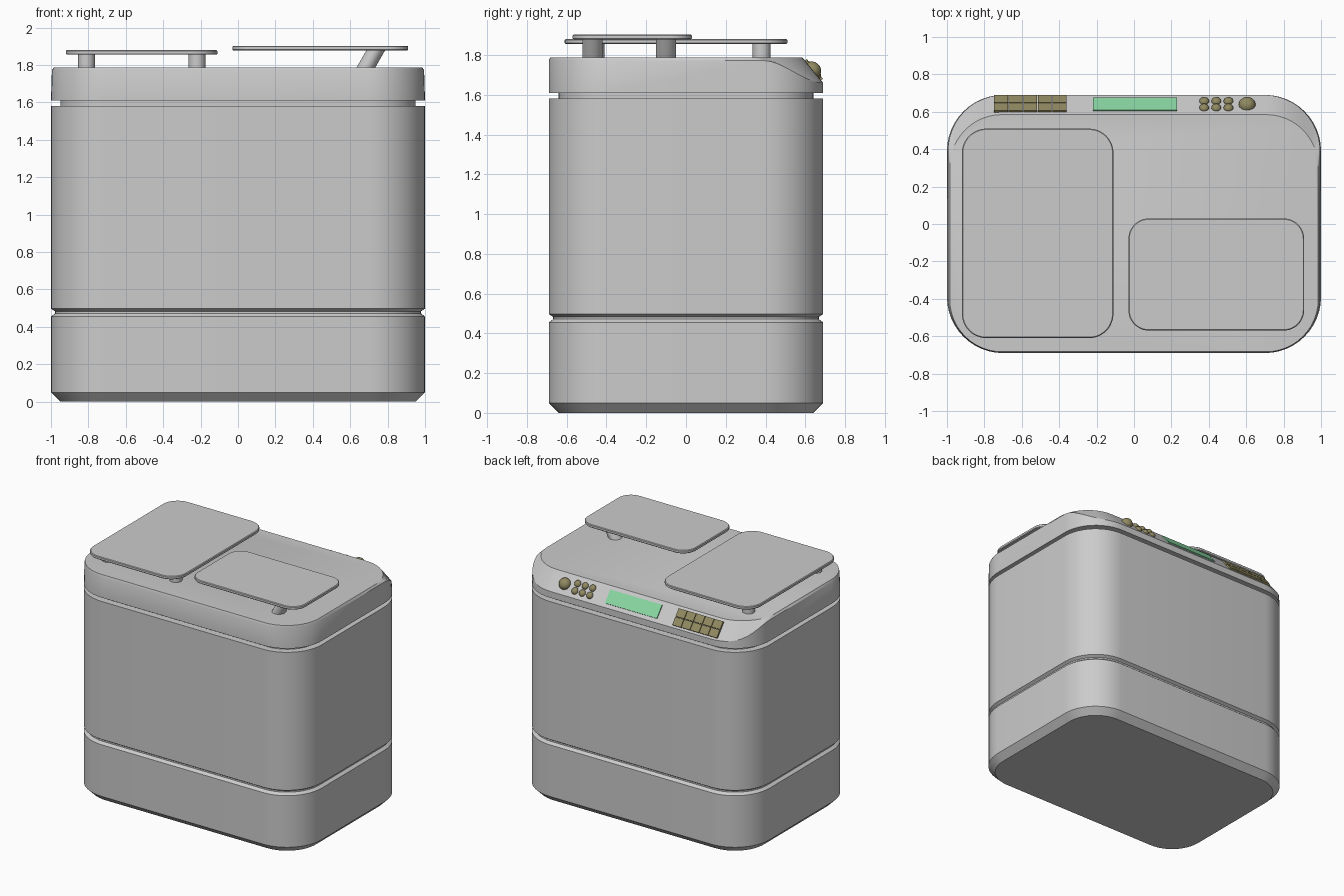
import bpy, bmesh, math
from mathutils import Vector, Matrix

if "Cube" in bpy.data.objects:
    bpy.data.objects.remove(bpy.data.objects["Cube"])


def ring(x0, x1, y0, y1, r, z, n=12):
    """Rounded rectangle outline; z is a number or a function of y."""
    pts = []
    corners = ((x1 - r, y1 - r), (x0 + r, y1 - r), (x0 + r, y0 + r), (x1 - r, y0 + r))
    for k, (cx, cy) in enumerate(corners):
        for i in range(n + 1):
            a = math.pi / 2 * (k + i / n)
            x, y = cx + r * math.cos(a), cy + r * math.sin(a)
            pts.append((x, y, z(y) if callable(z) else z))
    return pts


def finish(name, bm, mat=None, angle=30):
    bmesh.ops.recalc_face_normals(bm, faces=bm.faces)
    me = bpy.data.meshes.new(name)
    bm.to_mesh(me)
    bm.free()
    ob = bpy.data.objects.new(name, me)
    bpy.context.collection.objects.link(ob)
    if mat:
        me.materials.append(mat)
    bpy.ops.object.select_all(action='DESELECT')
    ob.select_set(True)
    bpy.context.view_layer.objects.active = ob
    bpy.ops.object.shade_smooth_by_angle(angle=math.radians(angle))
    return ob


def loft(name, rings):
    bm = bmesh.new()
    loops = [[bm.verts.new(p) for p in r] for r in rings]
    n = len(loops[0])
    for a, b in zip(loops, loops[1:]):
        for i in range(n):
            j = (i + 1) % n
            bm.faces.new((a[i], a[j], b[j], b[i]))
    bm.faces.new(loops[0][::-1])
    bm.faces.new(loops[-1])
    return finish(name, bm)


def body_ring(inset, z):
    return ring(-1 + inset, 1 - inset, -0.69 + inset, 0.69 - inset, 0.3 - inset, z)


def material(name, color):
    m = bpy.data.materials.new(name)
    m.diffuse_color = (*color, 1)
    m.use_nodes = True
    m.node_tree.nodes["Principled BSDF"].inputs["Base Color"].default_value = m.diffuse_color
    return m


olive = material("olive", (0.28, 0.25, 0.12))
green = material("green", (0.25, 0.68, 0.36))

# Main housing: chamfered foot, V groove and recessed neck under the lid
loft("housing", [body_ring(i, z) for i, z in (
    (0.05, 0), (0, 0.05), (0, 0.455), (0.022, 0.472), (0.022, 0.483),
    (0, 0.497), (0, 1.58), (0.05, 1.581), (0.05, 1.62))])


# Lid whose rear upper edge slopes into a control panel
def rim_height(y):
    t = min(max((y - 0.39) / 0.3, 0), 1)
    return 1.772 - 0.112 * t * t * (3 - 2 * t)


loft("lid", [
    body_ring(0, 1.61),
    ring(-0.995, 0.995, -0.69, 0.69, 0.3, rim_height),
    ring(-0.985, 0.985, -0.683, 0.585, 0.28, 1.788)])


# Raised plates
def plate(name, x0, x1, y0, y1, r, z0, z1):
    e = 0.005
    loft(name, [ring(x0 + d, x1 - d, y0 + d, y1 - d, r - d, z)
                for d, z in ((e, z0), (0, z0 + e), (0, z1 - e), (e, z1))])


plate("large_plate", -0.92, -0.11, -0.61, 0.51, 0.13, 1.855, 1.88)
plate("small_plate", -0.03, 0.91, -0.57, 0.03, 0.11, 1.878, 1.903)


# Support posts, straight or leaning in x
def post(name, x, y, z1, lean=0, r=0.045):
    z0, n = 1.78, 24
    rings = []
    for z, dx in ((z0, 0), (z1, lean)):
        rings.append([(x + dx + r * math.cos(2 * math.pi * i / n),
                       y + r * math.sin(2 * math.pi * i / n), z) for i in range(n)])
    loft(name, rings)


for i, (x, y) in enumerate(((-0.81, -0.455), (-0.22, -0.455), (-0.81, 0.38))):
    post(f"large_plate_post_{i + 1}", x, y, 1.86)
for i, y in enumerate((-0.47, -0.10)):
    post(f"small_plate_leaning_post_{i + 1}", 0.68, y, 1.885, lean=0.06, r=0.05)

# Frame of the sloped control panel: local x along panel, y downhill, z outward
slope = math.atan2(1.788 - 1.66, 0.69 - 0.585)
panel = Matrix.Translation((0, 0.6375, 1.724)) @ Matrix.Rotation(-slope, 4, 'X')


def panel_box(name, x, y, w, h, t, mat):
    bm = bmesh.new()
    bmesh.ops.create_cube(bm, size=1, matrix=panel @ Matrix.Translation((x, y, 0))
                          @ Matrix.Diagonal((w, h, 2 * t, 1)))
    return finish(name, bm, mat)


def panel_dome(name, x, y, r, mat, height):
    bm = bmesh.new()
    bmesh.ops.create_uvsphere(bm, u_segments=24, v_segments=12, radius=r,
                              matrix=panel @ Matrix.Translation((x, y, 0))
                              @ Matrix.Diagonal((1, 1, height, 1)))
    return finish(name, bm, mat)


# Display and keypad
panel_box("display", 0.005, 0.0, 0.45, 0.105, 0.008, green)
for c in range(5):
    for r in range(2):
        panel_box(f"key_{r + 1}_{c + 1}", -0.711 + c * 0.078, -0.031 + r * 0.066,
                  0.074, 0.062, 0.012, olive)

# Round buttons and the large knob
for c in range(3):
    for r in range(2):
        panel_dome(f"button_{r + 1}_{c + 1}", 0.375 + c * 0.065, -0.027 + r * 0.056,
                   0.026, olive, 0.8)
panel_dome("knob", 0.605, 0, 0.045, olive, 0.9)
